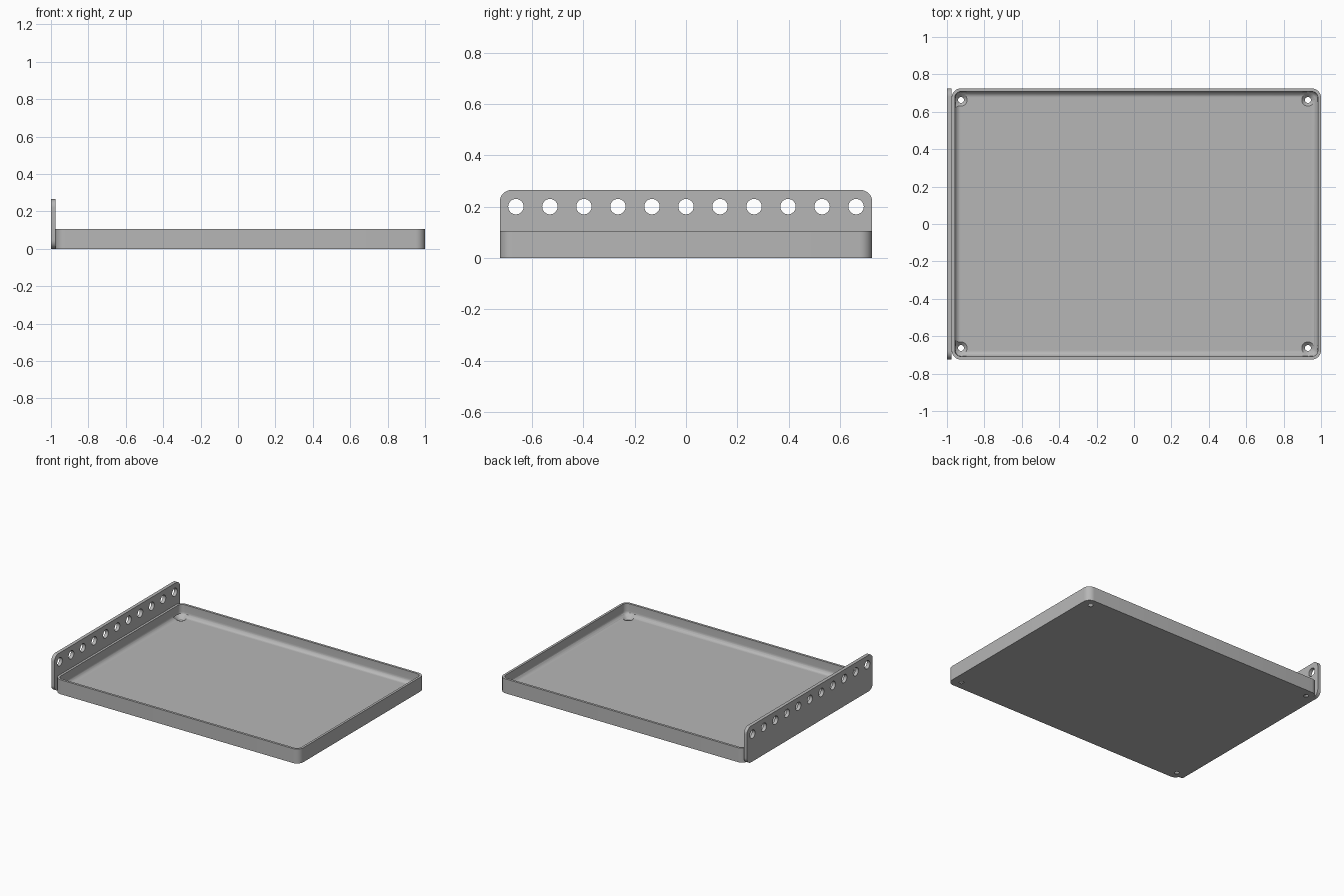
import bpy, bmesh, math
from mathutils import Matrix

if "Cube" in bpy.data.objects:
    bpy.data.objects.remove(bpy.data.objects["Cube"], do_unlink=True)

grey = bpy.data.materials.new("plain grey")
grey.use_nodes = True
COLOUR = (0.47, 0.47, 0.47, 1)
grey.diffuse_color = COLOUR
grey.node_tree.nodes["Principled BSDF"].inputs["Base Color"].default_value = COLOUR

DEPTH = 0.725                    # half size along y
LEFT, RIGHT = -0.975, 1.0        # tray extent along x
WALL, FLOOR, RIM, FILLET = 0.017, 0.02, 0.105, 0.032
CORNER = 0.05


def rounded_rect(u0, u1, v0, v1, r, steps=8):
    """Counter-clockwise outline with four rounded corners."""
    centres = [(u1 - r, v1 - r), (u0 + r, v1 - r), (u0 + r, v0 + r), (u1 - r, v0 + r)]
    return [(cu + r * math.cos(a), cv + r * math.sin(a))
            for q, (cu, cv) in enumerate(centres)
            for a in [(q + i / steps) * math.pi / 2 for i in range(steps + 1)]]


def loft(name, rings):
    """Skin closed rings of points and cap both ends."""
    bm = bmesh.new()
    loops = [[bm.verts.new(p) for p in ring] for ring in rings]
    for a, b in zip(loops, loops[1:]):
        for i in range(len(a)):
            j = (i + 1) % len(a)
            bm.faces.new((a[i], a[j], b[j], b[i]))
    bm.faces.new(loops[0][::-1])
    bm.faces.new(loops[-1])
    bmesh.ops.recalc_face_normals(bm, faces=bm.faces)
    return finish(name, bm)


def finish(name, bm):
    mesh = bpy.data.meshes.new(name)
    bm.to_mesh(mesh)
    bm.free()
    mesh.materials.append(grey)
    obj = bpy.data.objects.new(name, mesh)
    bpy.context.collection.objects.link(obj)
    return obj


def cut(obj, cutter):
    """Subtract the cutter, remove it, and smooth the rounded edges."""
    cutter.hide_render = True
    mod = obj.modifiers.new("holes", "BOOLEAN")
    mod.operation, mod.solver, mod.object = "DIFFERENCE", "EXACT", cutter
    bpy.ops.object.select_all(action="DESELECT")
    bpy.context.view_layer.objects.active = obj
    obj.select_set(True)
    bpy.ops.object.modifier_apply(modifier=mod.name)
    bpy.data.objects.remove(cutter, do_unlink=True)
    bpy.ops.object.shade_smooth_by_angle(angle=math.radians(30))


def cone(bm, r1, r2, depth, matrix):
    bmesh.ops.create_cone(bm, cap_ends=True, segments=32, radius1=r1, radius2=r2,
                          depth=depth, matrix=matrix)


# Tray: outer wall, rim, inner wall, floor fillet
def tray_ring(inset, z):
    outline = rounded_rect(LEFT + inset, RIGHT - inset, -DEPTH + inset, DEPTH - inset,
                           CORNER - inset)
    return [(x, y, z) for x, y in outline]


rings = [tray_ring(0, 0), tray_ring(0, RIM), tray_ring(WALL, RIM)]
for i in range(9):
    a = i / 8 * math.pi / 2
    rings.append(tray_ring(WALL + FILLET * (1 - math.cos(a)),
                           FLOOR + FILLET * (1 - math.sin(a))))
tray = loft("tray", rings)

# Countersunk screw holes in the tray corners
screws = [(x, y) for x in (-0.925, 0.93) for y in (-0.663, 0.663)]
for r1, r2, low, high in ((0.016, 0.016, -0.05, 0.05), (0.012, 0.054, 0, 0.04)):
    bm = bmesh.new()
    for x, y in screws:
        cone(bm, r1, r2, high - low, Matrix.Translation((x, y, (low + high) / 2)))
    cut(tray, finish("screw_hole_cutter", bm))

# Upright side plate with rounded corners
outline = rounded_rect(-DEPTH, DEPTH, 0, 0.265, 0.045)
plate = loft("side_plate", [[(x, y, z) for y, z in outline] for x in (-1.0, LEFT)])

# Row of round holes along the plate
bm = bmesh.new()
for i in range(-5, 6):
    cone(bm, 0.03, 0.03, 0.1, Matrix.Translation((-0.9875, i * 0.1325, 0.2))
         @ Matrix.Rotation(math.pi / 2, 4, "Y"))
cut(plate, finish("plate_hole_cutter", bm))
